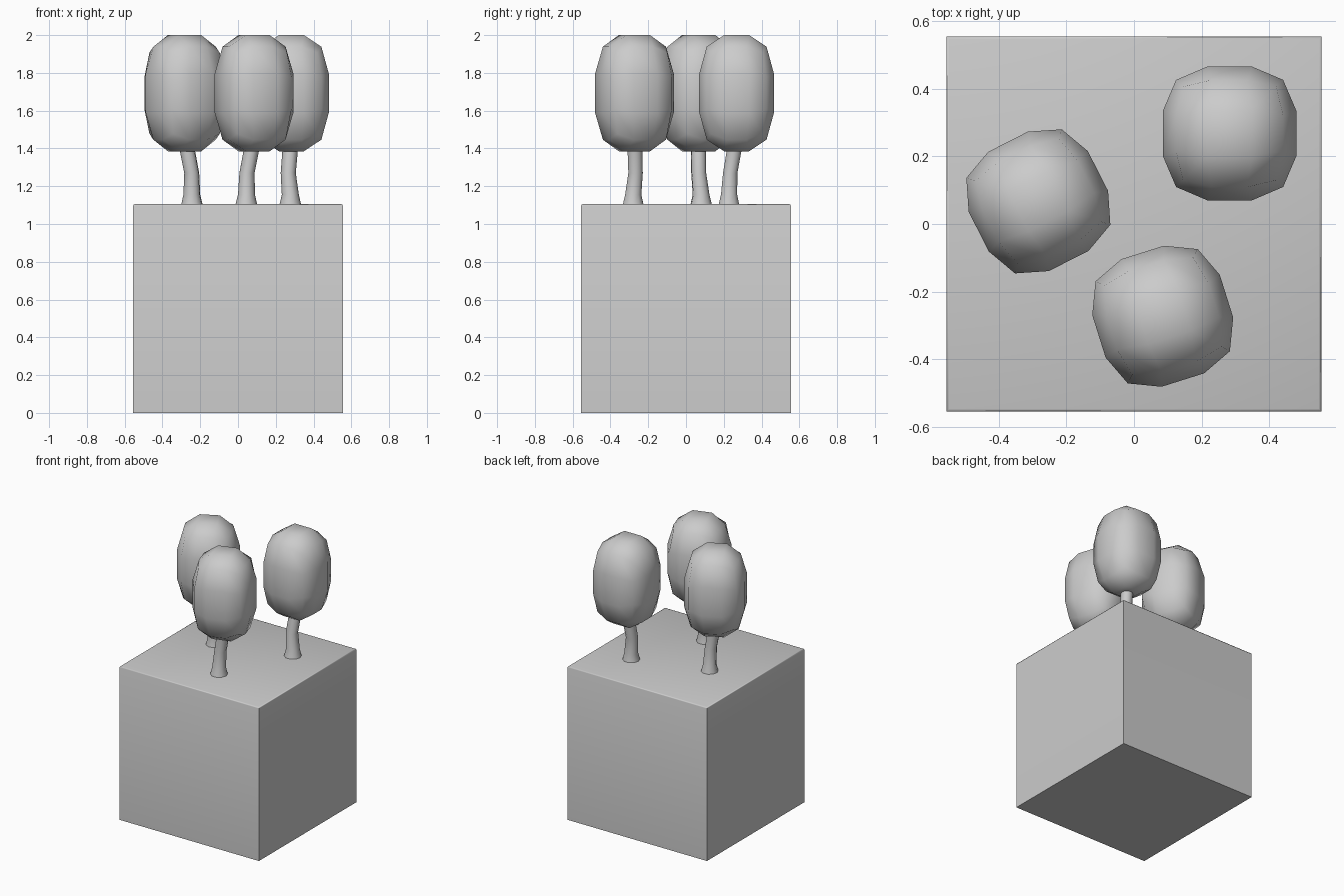
import bpy, bmesh
from math import cos, sin, pi, radians

if "Cube" in bpy.data.objects:
    bpy.data.objects.remove(bpy.data.objects["Cube"])


def add_object(name, bm, smooth=None):
    bmesh.ops.recalc_face_normals(bm, faces=bm.faces[:])
    mesh = bpy.data.meshes.new(name)
    bm.to_mesh(mesh)
    bm.free()
    obj = bpy.data.objects.new(name, mesh)
    bpy.context.collection.objects.link(obj)
    if smooth:
        bpy.ops.object.select_all(action='DESELECT')
        obj.select_set(True)
        bpy.context.view_layer.objects.active = obj
        bpy.ops.object.shade_smooth_by_angle(angle=radians(smooth))
    return obj


# Ground block with a softened top rim
def ground_block():
    bm = bmesh.new()
    bmesh.ops.create_cube(bm, size=1)
    for v in bm.verts:
        v.co = (v.co.x * 1.11, v.co.y * 1.11, (v.co.z + 0.5) * 1.105)
    rim = [e for e in bm.edges if all(v.co.z > 1 for v in e.verts)]
    bmesh.ops.bevel(bm, geom=rim, offset=0.008, segments=2, profile=0.5, affect='EDGES')
    add_object("ground_block", bm, 60)


# Foliage: 3x3 grid cube, cast most of the way to a sphere
def crown(name):
    bm = bmesh.new()
    bmesh.ops.create_cube(bm, size=2)
    bmesh.ops.subdivide_edges(bm, edges=bm.edges[:], cuts=2, use_grid_fill=True)
    for v in bm.verts:
        p = (v.co * 0.18 + v.co.normalized()) / 1.085
        v.co = (p.x * 0.198, p.y * 0.198, p.z * 0.3075 + 1.6925)
    return add_object(name, bm, 80)


# Trunk: flared, slightly bent tube (x, y, z, radius)
TRUNK = [(-0.006, -0.041, 1.10, 0.058), (-0.006, -0.040, 1.155, 0.045),
         (-0.017, -0.034, 1.27, 0.040), (-0.007, -0.013, 1.39, 0.041),
         (0.0, 0.0, 1.48, 0.040)]


def trunk(name, sides=10):
    bm = bmesh.new()
    rings = [[bm.verts.new((x + r * cos(2 * pi * i / sides), y + r * sin(2 * pi * i / sides), z))
              for i in range(sides)] for x, y, z, r in TRUNK]
    for a, b in zip(rings, rings[1:]):
        for i in range(sides):
            j = (i + 1) % sides
            bm.faces.new((a[i], a[j], b[j], b[i]))
    bm.faces.new(rings[0])
    bm.faces.new(rings[-1])
    return add_object(name, bm, 50)


ground_block()

# Three turned copies of the same tree
TREES = [("back", 0.283, 0.268, 0), ("left", -0.283, 0.067, 117), ("front", 0.085, -0.273, 287.5)]
for label, x, y, turn in TREES:
    for part in (trunk(label + "_trunk"), crown(label + "_crown")):
        part.location = (x, y, 0)
        part.rotation_euler.z = radians(turn)
